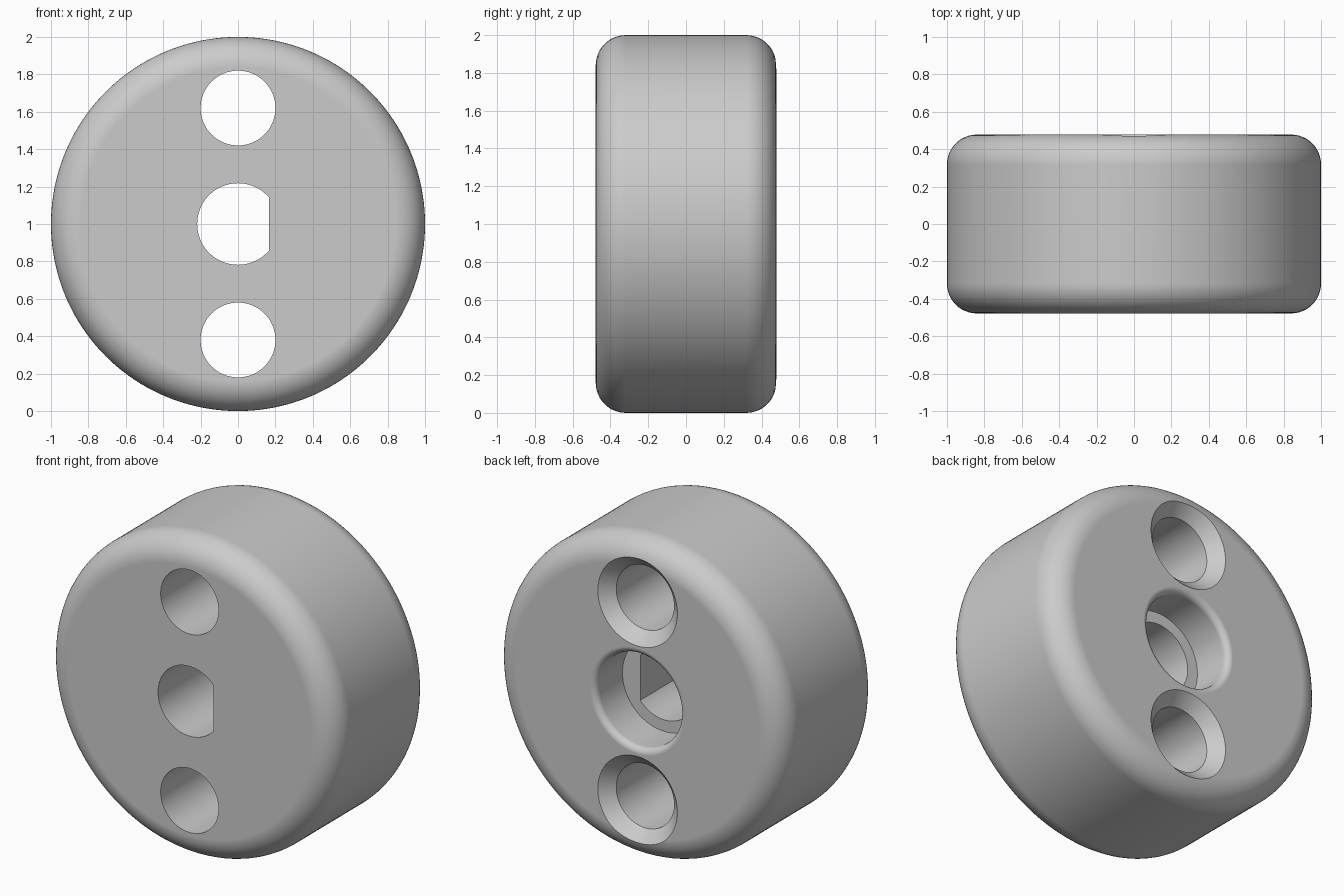
import bpy, bmesh
from math import radians, cos, sin, pi, acos, tau
from mathutils import Vector

if "Cube" in bpy.data.objects:
    bpy.data.objects.remove(bpy.data.objects["Cube"], do_unlink=True)

HALF = 0.478        # half thickness
MID = 1.0           # height of the axis
EDGE = 0.16         # outer edge rounding
BORE, RIM, DEPTH = 0.29, 0.04, 0.265
HOLE, SINK = 0.2, 0.275
SHAFT, FLAT = 0.218, 0.167


def finish(name, bm, z):
    bmesh.ops.recalc_face_normals(bm, faces=bm.faces)
    mesh = bpy.data.meshes.new(name)
    bm.to_mesh(mesh)
    bm.free()
    obj = bpy.data.objects.new(name, mesh)
    obj.location.z = z
    bpy.context.collection.objects.link(obj)
    return obj


def arc(r, y, radius, start, end, steps=12):
    """Points (radius, depth) along an arc of a lathe profile."""
    angles = [start + (end - start) * i / steps for i in range(steps + 1)]
    return [(r + radius * cos(a), y + radius * sin(a)) for a in angles]


def lathe(name, profile, z=MID, steps=128):
    """Turn a profile round the y axis and cap both ends."""
    bm = bmesh.new()
    verts = [bm.verts.new((r, y, 0)) for r, y in profile]
    edges = [bm.edges.new(pair) for pair in zip(verts, verts[1:])]
    bmesh.ops.spin(bm, geom=verts + edges, cent=(0, 0, 0), axis=(0, 1, 0),
                   angle=tau, steps=steps)
    bmesh.ops.remove_doubles(bm, verts=bm.verts, dist=1e-5)
    bmesh.ops.holes_fill(bm, edges=[e for e in bm.edges if e.is_boundary])
    return finish(name, bm, z)


# Rounded disc
r, y = 1 - EDGE, HALF - EDGE
body = lathe("wheel_body", arc(r, -y, EDGE, -pi / 2, 0) + arc(r, y, EDGE, 0, pi / 2), steps=160)

# Wide bore with a rounded rim, open at the back
cutters = [lathe("bore_cutter",
                 [(BORE, HALF - DEPTH)]
                 + arc(BORE + RIM, HALF - RIM, RIM, pi, pi / 2, 8)
                 + [(BORE + RIM, HALF + 0.1)])]

# Countersunk screw holes above and below the axis
for side, z in (("upper", MID + 0.62), ("lower", MID - 0.62)):
    cutters.append(lathe(side + "_hole_cutter",
                         [(HOLE, -1), (HOLE, HALF - (SINK - HOLE)),
                          (SINK + 0.1, HALF + 0.1)], z, 96))

# D-shaped shaft hole
bm = bmesh.new()
start = acos(FLAT / SHAFT)
angles = [start + (tau - 2 * start) * i / 80 for i in range(81)]
face = bm.faces.new([bm.verts.new((SHAFT * cos(a), -1, SHAFT * sin(a))) for a in angles])
top = bmesh.ops.extrude_face_region(bm, geom=[face])["geom"]
bmesh.ops.translate(bm, vec=Vector((0, 1 + HALF - DEPTH / 2, 0)),
                    verts=[v for v in top if isinstance(v, bmesh.types.BMVert)])
cutters.append(finish("shaft_cutter", bm, MID))

# Cut all openings
bpy.ops.object.select_all(action="DESELECT")
body.select_set(True)
bpy.context.view_layer.objects.active = body
for cutter in cutters:
    cutter.hide_render = True
    mod = body.modifiers.new(cutter.name, "BOOLEAN")
    mod.operation, mod.solver, mod.object = "DIFFERENCE", "EXACT", cutter
    bpy.ops.object.modifier_apply(modifier=mod.name)
for cutter in cutters:
    bpy.data.objects.remove(cutter, do_unlink=True)

# Smooth shading with crisp edges and clean flat faces
bpy.ops.object.shade_smooth_by_angle(angle=radians(30))
mod = body.modifiers.new("clean_normals", "WEIGHTED_NORMAL")
mod.keep_sharp = True

# Plain grey finish
grey = bpy.data.materials.new("light_grey")
grey.use_nodes = True
colour = (0.6, 0.6, 0.6, 1)
grey.diffuse_color = colour
grey.node_tree.nodes["Principled BSDF"].inputs["Base Color"].default_value = colour
body.data.materials.clear()
body.data.materials.append(grey)
